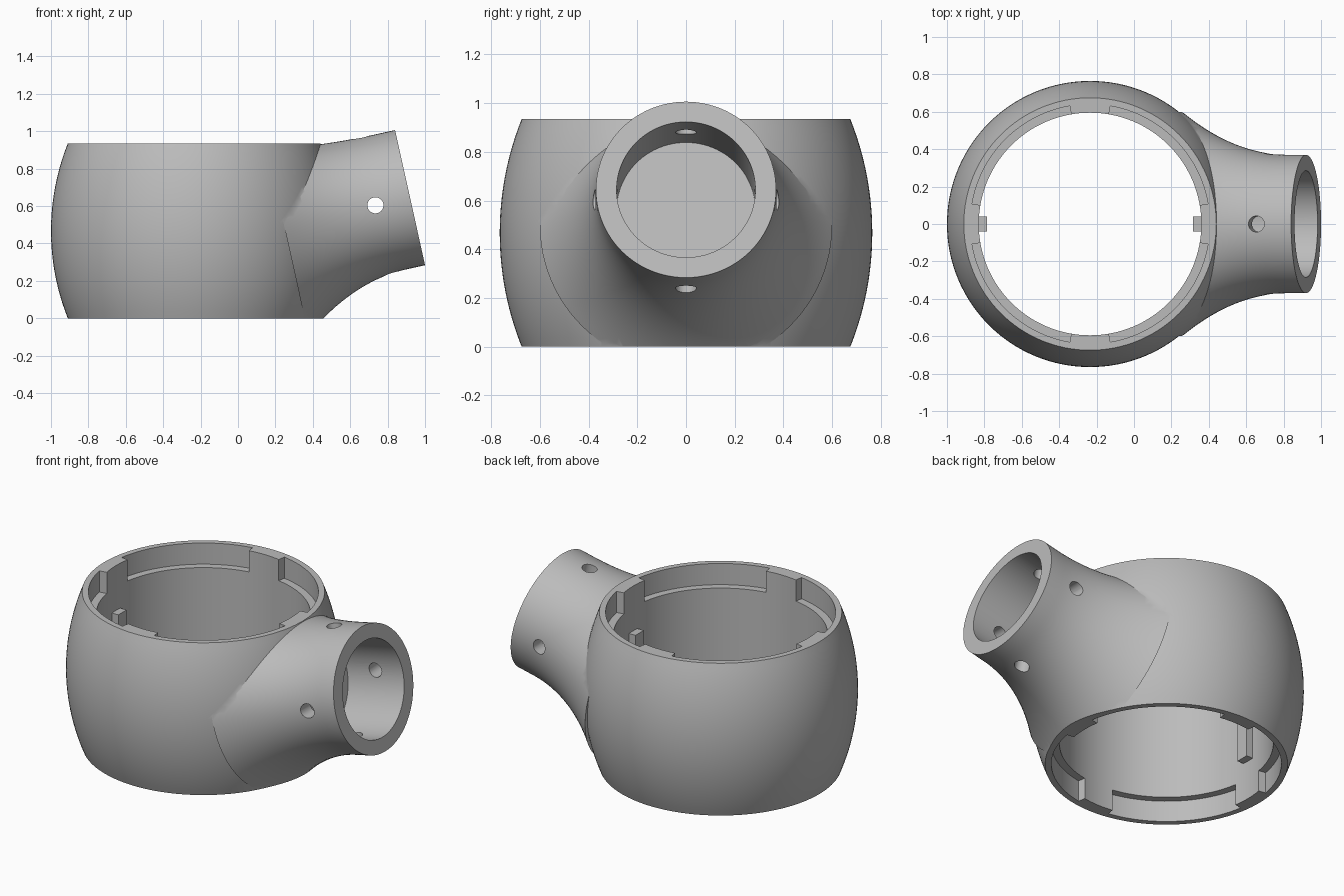
import bpy, bmesh, math
from mathutils import Vector

cube = bpy.data.objects.get("Cube")
if cube:
    bpy.data.objects.remove(cube, do_unlink=True)

grey = bpy.data.materials.new("plain grey")
grey.use_nodes = True
COLOR = (0.5, 0.5, 0.5, 1)
grey.diffuse_color = COLOR
grey.node_tree.nodes["Principled BSDF"].inputs["Base Color"].default_value = COLOR

HEIGHT = 0.935
CENTER = Vector((-0.235, 0, 0))       # barrel axis
MOUTH = Vector((0.92, 0, 0.645))      # centre of the neck opening
TILT = math.radians(12.5)
AXIS = Vector((math.cos(TILT), 0, math.sin(TILT)))
UP = Vector((-math.sin(TILT), 0, math.cos(TILT)))
SIDE = Vector((0, 1, 0))


def loft(name, rings):
    """Skin a list of closed rings and cap both ends."""
    bm = bmesh.new()
    loops = [[bm.verts.new(p) for p in ring] for ring in rings]
    n = len(loops[0])
    for a, b in zip(loops, loops[1:]):
        for i in range(n):
            j = (i + 1) % n
            bm.faces.new((a[i], a[j], b[j], b[i]))
    bm.faces.new(loops[0][::-1])
    bm.faces.new(loops[-1])
    bmesh.ops.recalc_face_normals(bm, faces=bm.faces)
    mesh = bpy.data.meshes.new(name)
    bm.to_mesh(mesh)
    bm.free()
    mesh.materials.append(grey)
    obj = bpy.data.objects.new(name, mesh)
    bpy.context.collection.objects.link(obj)
    return obj


def circle(center, u, v, radius, n):
    """Ring in the u, v plane; radius may depend on the angle from u."""
    pts = []
    for i in range(n):
        t = math.tau * i / n
        r = radius(t) if callable(radius) else radius
        pts.append(center + (u * math.cos(t) + v * math.sin(t)) * r)
    return pts


def rod(name, start, end, radius, n=96):
    d = (end - start).normalized()
    u = d.orthogonal().normalized()
    v = d.cross(u)
    return loft(name, [circle(p, u, v, radius, n) for p in (start, end)])


def box(name, lo, hi):
    return loft(name, [[Vector((x, y, z)) for x, y in
                        ((lo[0], lo[1]), (hi[0], lo[1]), (hi[0], hi[1]), (lo[0], hi[1]))]
                       for z in (lo[2], hi[2])])


def combine(target, tool, operation="DIFFERENCE"):
    mod = target.modifiers.new("combine", "BOOLEAN")
    mod.operation = operation
    mod.solver = "EXACT"
    mod.object = tool
    tool.hide_render = True
    bpy.context.view_layer.objects.active = target
    bpy.ops.object.modifier_apply(modifier=mod.name)
    bpy.data.objects.remove(tool, do_unlink=True)


# Barrel body with an arched side profile
X, Y, Z = Vector((1, 0, 0)), Vector((0, 1, 0)), Vector((0, 0, 1))
ARC = 1.257
rings = []
for i in range(25):
    z = HEIGHT * i / 24
    r = 0.765 - ARC + math.sqrt(ARC ** 2 - (z - HEIGHT / 2) ** 2)
    rings.append(circle(CENTER + Z * z, X, Y, r, 128))
body = loft("housing_body", rings)

# Tilted neck that flares into the barrel, less so on its upper side
rings = []
for i in range(24):
    s = 0.69 * i / 23
    flare = 0.66 * max(0, s - 0.1) ** 2
    rings.append(circle(MOUTH - AXIS * s, UP, SIDE,
                        lambda t: 0.37 + flare * (1 - 0.8 * max(0, math.cos(t)) ** 2), 96))
combine(body, loft("neck", rings), "UNION")

# Trim the flare level with the rims
combine(body, box("bottom_trim", (-1.5, -1, -0.5), (1.5, 1, 0)))
combine(body, box("top_trim", (-1.5, -1, HEIGHT), (0.46, 1, 1.5)))

# Main bore and blind neck socket
combine(body, rod("main_bore", CENTER - Z * 0.2, CENTER + Z * 1.3, 0.595, 128))
combine(body, rod("neck_socket", MOUTH - AXIS * 0.39, MOUTH + AXIS * 0.2, 0.285))

# Four arc recesses in each rim
gap = math.radians(9.75)
DEPTH = 0.13
for quarter in range(4):
    angles = [quarter * math.pi / 2 + gap + (math.pi / 2 - 2 * gap) * i / 24 for i in range(25)]
    outline = [(0.64, a) for a in angles] + [(0.55, a) for a in reversed(angles)]
    for low, high in ((-0.1, DEPTH), (HEIGHT - DEPTH, HEIGHT + 0.1)):
        rings = [[CENTER + Vector((r * math.cos(a), r * math.sin(a), z)) for r, a in outline]
                 for z in (low, high)]
        combine(body, loft("rim_recess", rings))

# Crossed screw holes through the neck
hole = MOUTH - AXIS * 0.19
for d in (UP, SIDE):
    combine(body, rod("screw_hole", hole - d * 0.52, hole + d * 0.52, 0.043, 32))

# Smooth the curved walls, keep machined edges crisp
bpy.ops.object.select_all(action="DESELECT")
body.select_set(True)
bpy.context.view_layer.objects.active = body
bpy.ops.object.shade_smooth_by_angle(angle=math.radians(30))

# Two alignment keys on the bore wall
for name, side in (("left_key", 1), ("right_key", -1)):
    xs = sorted((CENTER.x + side * 0.55, CENTER.x + side * 0.61))
    box(name, (xs[0], -0.04, 0.24), (xs[1], 0.04, 0.66))
